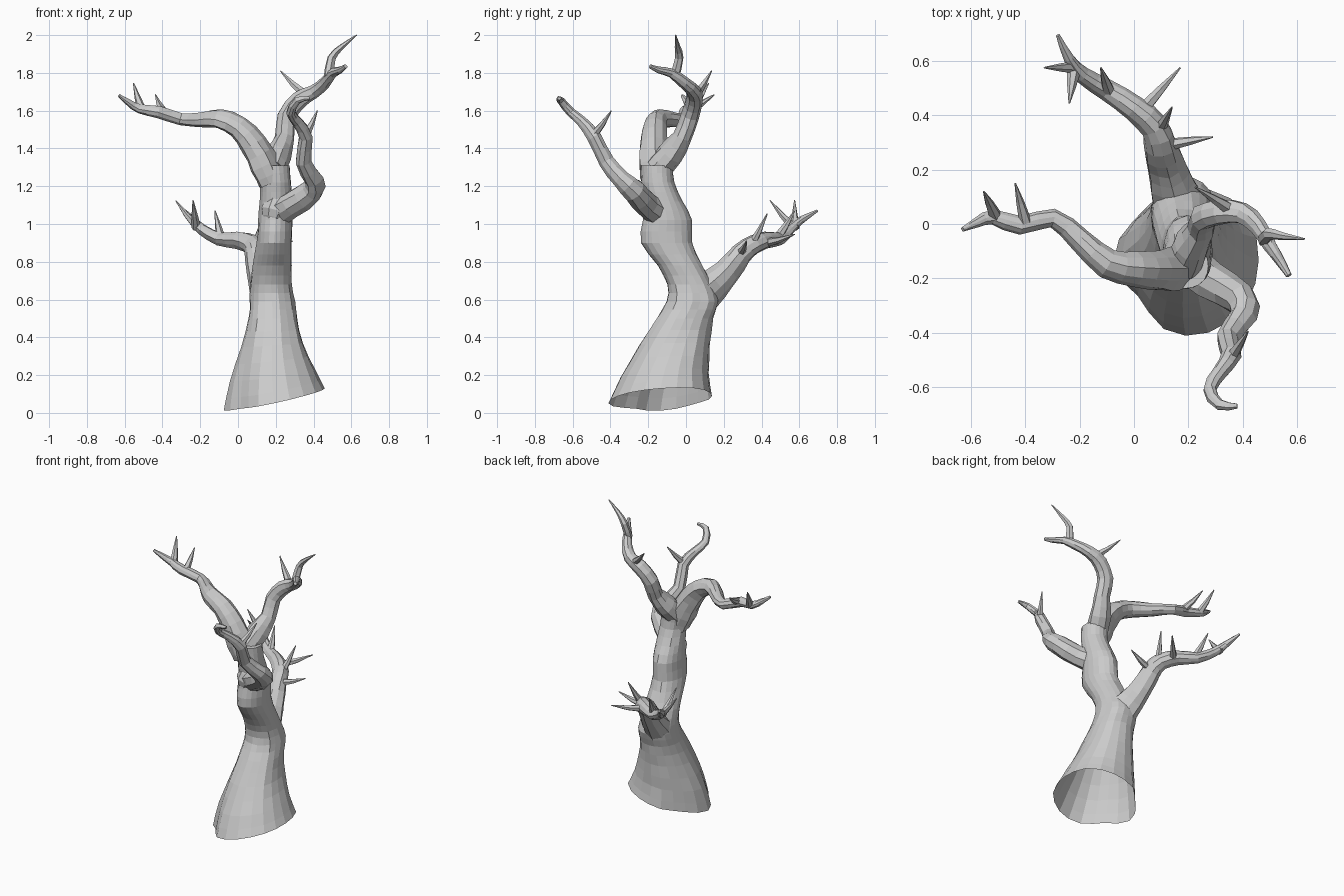
import bpy, bmesh, math, random
from mathutils import Vector

if "Cube" in bpy.data.objects:
    bpy.data.objects.remove(bpy.data.objects["Cube"])

random.seed(4)


def smooth_path(keys, steps):
    """Catmull-Rom interpolation through rows of numbers."""
    out = []
    for i in range(len(keys) - 1):
        a, b = keys[max(i - 1, 0)], keys[i]
        c, d = keys[i + 1], keys[min(i + 2, len(keys) - 1)]
        for s in range(steps):
            t = s / steps
            out.append([0.5 * (2 * q + (r - p) * t + (2 * p - 5 * q + 4 * r - u) * t * t
                               + (3 * q - p - 3 * r + u) * t ** 3)
                        for p, q, r, u in zip(a, b, c, d)])
    out.append(list(keys[-1]))
    return out


def bark(sides, rings, amount):
    """Radial factors: grooves that run along the length and drift slowly."""
    row = [random.uniform(-amount, amount) for _ in range(sides)]
    table = []
    for _ in range(rings):
        row = [0.75 * v + random.uniform(-amount, amount) * 0.5 for v in row]
        table.append([1 + v for v in row])
    return table


def skin(name, rings, cap_start=True):
    """Flat-shaded mesh through a list of equal vertex rings."""
    bm = bmesh.new()
    loops = [[bm.verts.new(p) for p in ring] for ring in rings]
    n = len(loops[0])
    for lo, hi in zip(loops, loops[1:]):
        for k in range(n):
            bm.faces.new((lo[k], lo[(k + 1) % n], hi[(k + 1) % n], hi[k]))
    bm.faces.new(loops[-1])
    if cap_start:
        bm.faces.new(loops[0][::-1])
    bm.normal_update()
    mesh = bpy.data.meshes.new(name)
    bm.to_mesh(mesh)
    bm.free()
    obj = bpy.data.objects.new(name, mesh)
    bpy.context.collection.objects.link(obj)
    return obj


def tube(name, keys, sides=9, steps=2, rough=0.14):
    """Tapered limb along keys of (x, y, z, radius)."""
    rows = smooth_path(keys, steps)
    pts = [Vector(r[:3]) for r in rows]
    factors = bark(sides, len(rows), rough)
    rings, old, u = [], None, None
    for i, p in enumerate(pts):
        t = (pts[min(i + 1, len(pts) - 1)] - pts[max(i - 1, 0)]).normalized()
        u = t.orthogonal().normalized() if old is None else old.rotation_difference(t) @ u
        u = (u - t * u.dot(t)).normalized()
        v, old = t.cross(u), t
        ring = []
        for k in range(sides):
            a = math.tau * k / sides
            r = max(rows[i][3], 0.002) * factors[i][k]
            ring.append(p + (u * math.cos(a) + v * math.sin(a)) * r)
        rings.append(ring)
    return skin(name, rings)


def thorn(name, base, tip, r=0.021):
    """Slightly bent pointed spike."""
    b, t = Vector(base), Vector(tip)
    mid = b.lerp(t, 0.5) + Vector((0, 0, -0.006))
    tube(name, [(*b, r), (*mid, r * 0.65), (*t, 0.003)], sides=6, steps=1, rough=0.1)


# Trunk: rows of centre x, centre y, z, radius x, radius y, rim tilt
trunk_keys = [
    (.19, -.135, .07, .27, .275, 1), (.18, -.11, .20, .228, .235, .7),
    (.18, -.06, .36, .168, .19, .3), (.183, -.005, .50, .132, .152, 0),
    (.18, .035, .59, .12, .14, 0), (.175, .02, .68, .11, .122, 0),
    (.182, -.03, .78, .102, .12, 0), (.192, -.1, .90, .092, .135, 0),
    (.198, -.1, 1.02, .09, .13, 0), (.2, -.12, 1.12, .085, .1, 0),
    (.2, -.15, 1.22, .08, .085, 0), (.19, -.155, 1.31, .083, .085, 0)]
rows = smooth_path(trunk_keys, 2)
SIDES = 20
factors = bark(SIDES, len(rows), 0.045)


def bump(angle, centre):
    d = math.degrees(angle) - centre
    return math.exp(-(d / 24) ** 2)


trunk_rings = []
for row, fac in zip(rows, factors):
    cx, cy, z, rx, ry, tilt = row
    ring = []
    for k in range(SIDES):
        a = math.tau * k / SIDES
        f = 1 + (fac[k] - 1) * (1 - 0.7 * tilt)
        f *= 1 - tilt * (0.2 * bump(a, 220) + 0.13 * bump(a, 135) - 0.05 * bump(a, 40))
        dx, dy = rx * f * math.cos(a), ry * f * math.sin(a)
        ring.append((cx + dx, cy + dy, max(0, z + tilt * (0.22 * dx + 0.07 * dy))))
    trunk_rings.append(ring)
skin("trunk", trunk_rings, cap_start=False)

# Four main branches
tube("left_branch", [
    (.18, -.165, 1.22, .075), (.14, -.17, 1.31, .082), (.08, -.172, 1.42, .072),
    (0, -.168, 1.51, .062), (-.1, -.15, 1.555, .053), (-.2, -.06, 1.55, .042),
    (-.3, .02, 1.555, .034), (-.42, -.005, 1.595, .033), (-.52, .025, 1.61, .026),
    (-.58, .005, 1.645, .018), (-.63, -.02, 1.68, .009)], sides=10)
tube("right_branch", [
    (.18, -.15, 1.29, .07), (.21, -.08, 1.37, .07), (.245, -.02, 1.46, .052),
    (.255, .02, 1.57, .05), (.32, .045, 1.655, .046), (.4, .04, 1.7, .038),
    (.46, -.01, 1.75, .032), (.5, -.08, 1.8, .024), (.54, -.14, 1.815, .018),
    (.57, -.19, 1.835, .011)])
tube("front_branch", [
    (.19, -.13, 1.05, .075), (.28, -.21, 1.1, .068), (.39, -.275, 1.175, .062),
    (.4, -.34, 1.235, .05), (.345, -.42, 1.33, .042), (.36, -.485, 1.46, .037),
    (.315, -.55, 1.54, .029), (.28, -.61, 1.59, .025), (.315, -.665, 1.655, .02),
    (.38, -.67, 1.665, .009)])
tube("back_branch", [
    (.17, .06, .6, .1), (.14, .15, .68, .083), (.12, .22, .75, .068),
    (.1, .29, .84, .06), (.075, .36, .89, .052), (0, .43, .915, .045),
    (-.1, .495, .92, .036), (-.19, .55, .97, .028), (-.24, .61, 1.02, .02),
    (-.28, .695, 1.07, .007)], sides=10)

# Broken bark collars around trunk at limb joints
tube("trunk_knot", [(.18, -.17, 1.0, .04), (.2, -.16, 1.07, .085), (.22, -.16, 1.16, .05)])

# Thorns: branch, base, tip
thorns = [
    ("left", (-.51, .03, 1.61), (-.553, .12, 1.745)),
    ("left", (-.4, .01, 1.6), (-.437, .15, 1.685)),
    ("right", (.36, .05, 1.68), (.225, .135, 1.81)),
    ("front", (.36, -.49, 1.47), (.42, -.395, 1.6)),
    ("back", (-.21, .575, .98), (-.33, .575, 1.125)),
    ("back", (-.22, .57, .98), (-.238, .445, 1.125)),
    ("back", (-.09, .48, .92), (-.122, .575, 1.07)),
    ("back", (.03, .42, .9), (.17, .575, .945)),
    ("back", (.09, .34, .88), (.14, .43, 1.055)),
    ("back", (.12, .29, .85), (.29, .32, .91))]
for i, (side, base, tip) in enumerate(thorns):
    thorn(f"{side}_thorn_{i + 1}", base, tip, 0.025)

# Tall forked twig at the highest point
tube("top_twig", [(.48, -.06, 1.78, .026), (.495, -.035, 1.88, .022),
                  (.55, -.045, 1.94, .014), (.628, -.055, 2.0, .003)], sides=6, rough=.1)
